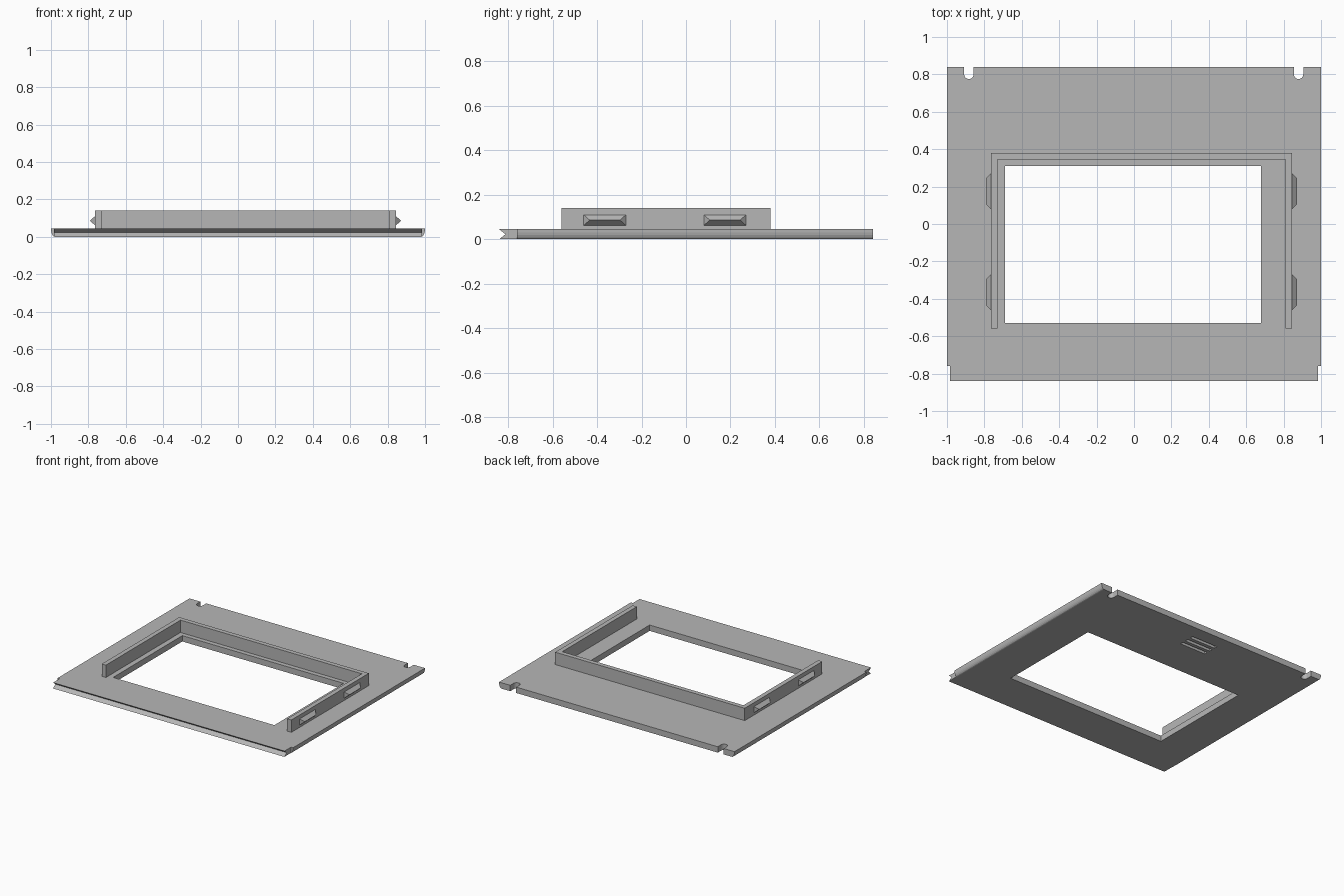
import bpy, bmesh, math
from mathutils import Vector

cube = bpy.data.objects.get("Cube")
if cube:
    bpy.data.objects.remove(cube, do_unlink=True)

grey = bpy.data.materials.new("mid grey")
grey.use_nodes = True
GREY = (0.47, 0.47, 0.47, 1)
grey.diffuse_color = GREY
grey.node_tree.nodes["Principled BSDF"].inputs["Base Color"].default_value = GREY


def prism(name, outline, axis, lo, hi):
    """Extrude a 2D outline along one axis (0 = x, 1 = y, 2 = z)."""
    bm = bmesh.new()

    def place(p):
        co = list(p)
        co.insert(axis, lo)
        return bm.verts.new(co)

    face = bm.faces.new([place(p) for p in outline])
    grown = bmesh.ops.extrude_face_region(bm, geom=[face])["geom"]
    shift = Vector((0, 0, 0))
    shift[axis] = hi - lo
    bmesh.ops.translate(bm, vec=shift, verts=[g for g in grown if isinstance(g, bmesh.types.BMVert)])
    return finish(name, bm)


def finish(name, bm):
    bmesh.ops.recalc_face_normals(bm, faces=bm.faces)
    mesh = bpy.data.meshes.new(name)
    bm.to_mesh(mesh)
    bm.free()
    mesh.materials.append(grey)
    ob = bpy.data.objects.new(name, mesh)
    bpy.context.collection.objects.link(ob)
    return ob


def rect(x0, x1, y0, y1):
    return [(x0, y0), (x1, y0), (x1, y1), (x0, y1)]


def cut(target, cutter):
    cutter.hide_render = True
    mod = target.modifiers.new("cut", "BOOLEAN")
    mod.operation = "DIFFERENCE"
    mod.solver = "EXACT"
    mod.object = cutter
    bpy.context.view_layer.objects.active = target
    bpy.ops.object.modifier_apply(modifier=mod.name)
    bpy.data.objects.remove(cutter, do_unlink=True)


# Base plate with a V groove along its front edge
TOP = 0.045
plate = prism("base_plate", [(-0.84, 0), (0.84, 0), (0.84, TOP), (-0.84, TOP), (-0.812, TOP / 2)],
              0, -1, 1)

# Window opening
cut(plate, prism("window_cutter", rect(-0.69, 0.68, -0.53, 0.31), 2, -0.1, 0.2))

for s in (-1, 1):
    # Sides curving inwards towards the underside
    curve = [(s * (0.98 + 0.02 * math.sin(a)), TOP * (1 - math.cos(a)))
             for a in (math.pi / 2 * i / 5 for i in range(6))]
    edge = [(s * 1.1, -0.1), (s * 0.98, -0.1)] + curve + [(s * 1.1, TOP)]
    cut(plate, prism("side_cutter", edge, 1, -1, 1))
    # Shoulder where the front lip is narrower
    cut(plate, prism("shoulder_cutter", rect(s * 0.983, s * 1.2, -1, -0.76), 2, -0.1, 0.2))

# Round-ended slots in the back edge
R = 0.025
for cx in (-0.883, 0.88):
    arc = [(cx - R * math.cos(a), 0.8 - R * math.sin(a))
           for a in (math.pi * i / 12 for i in range(13))]
    cut(plate, prism("slot_cutter", [(cx - R, 1)] + arc + [(cx + R, 1)], 2, -0.1, 0.2))

# Three shallow grooves in the underside
for y in (0.615, 0.667, 0.72):
    cut(plate, prism("groove_cutter", rect(-0.14, 0.08, y - 0.013, y + 0.013), 2, -0.1, 0.03))

# U-shaped rail around the window
prism("rail", [(-0.765, -0.56), (-0.73, -0.56), (-0.73, 0.345), (0.81, 0.345), (0.81, -0.56),
               (0.845, -0.56), (0.845, 0.38), (-0.765, 0.38)], 2, TOP, 0.14)

# Wedge-shaped catches on the outside of the rail
for side, s, x in (("left", 1, 0.845), ("right", -1, -0.765)):
    for place, y in (("front", -0.365), ("back", 0.175)):
        bm = bmesh.new()
        base = [bm.verts.new((x, y + dy, z)) for dy, z in rect(-0.095, 0.095, 0.062, 0.11)]
        ridge = [bm.verts.new((x + s * 0.027, y + dy, 0.086)) for dy in (-0.068, 0.068)]
        bm.faces.new(base)
        bm.faces.new((base[0], base[1], ridge[1], ridge[0]))
        bm.faces.new((base[2], base[3], ridge[0], ridge[1]))
        bm.faces.new((base[1], base[2], ridge[1]))
        bm.faces.new((base[3], base[0], ridge[0]))
        finish(f"{place}_{side}_catch", bm)
